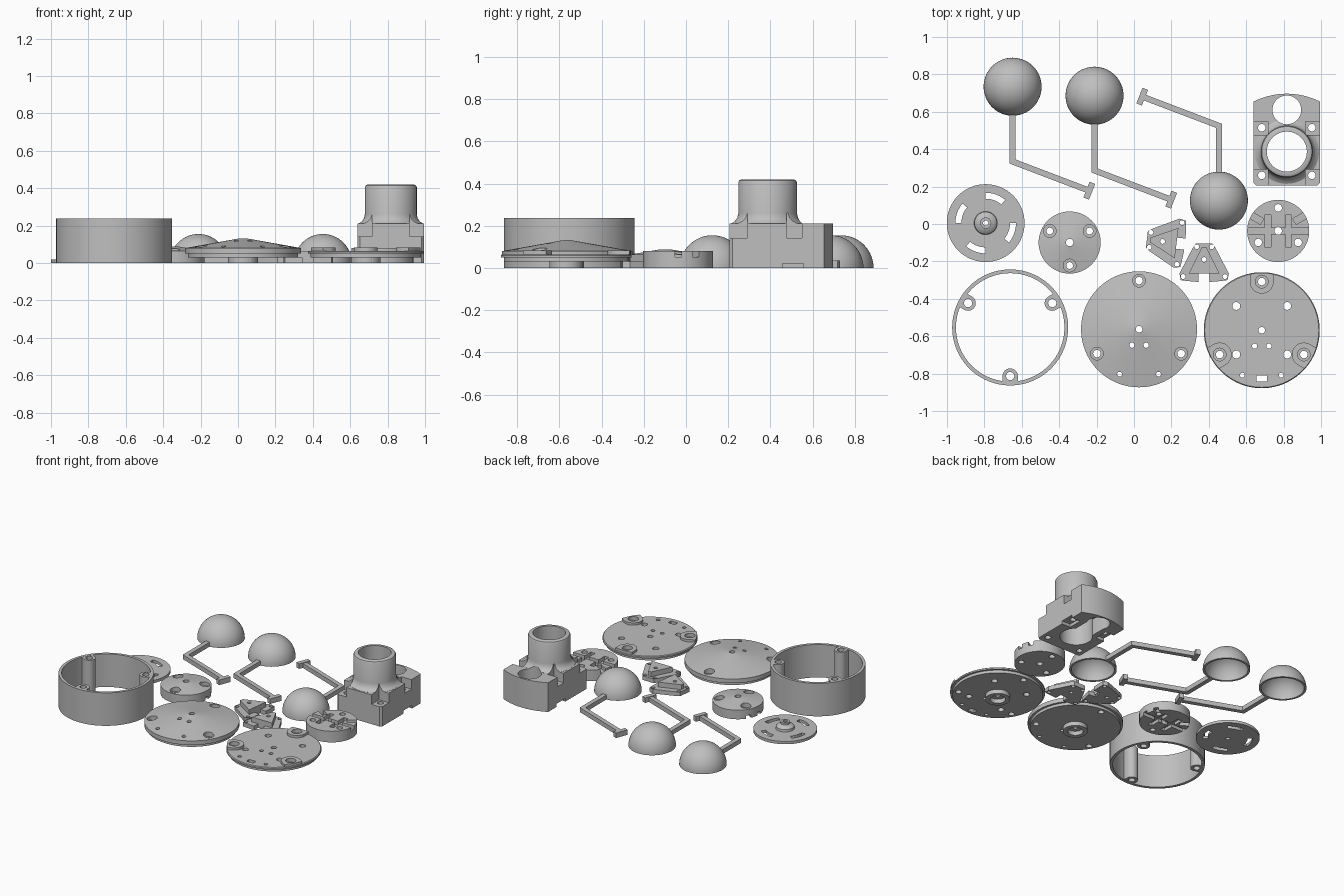
import bpy, bmesh, math
from math import sin, cos, pi, radians
from mathutils import Matrix, Vector

if "Cube" in bpy.data.objects:
    bpy.data.objects.remove(bpy.data.objects["Cube"])

mat = bpy.data.materials.new("plain_grey")
mat.diffuse_color = (0.52, 0.52, 0.52, 1)
mat.use_nodes = True
mat.node_tree.nodes["Principled BSDF"].inputs["Base Color"].default_value = mat.diffuse_color


def finish(bm, name):
    bmesh.ops.recalc_face_normals(bm, faces=bm.faces)
    me = bpy.data.meshes.new(name)
    bm.to_mesh(me)
    bm.free()
    me.materials.append(mat)
    ob = bpy.data.objects.new(name, me)
    bpy.context.collection.objects.link(ob)
    return ob


def lathe(name, profile, x, y, seg=64):
    """Spin a closed (radius, z) outline about a vertical axis."""
    bm = bmesh.new()
    rings = []
    for r, z in profile:
        n = 1 if r == 0 else seg
        rings.append([bm.verts.new((x + r * cos(2 * pi * i / seg), y + r * sin(2 * pi * i / seg), z))
                      for i in range(n)])
    for a, b in zip(rings, rings[1:] + rings[:1]):
        for i in range(seg):
            j = (i + 1) % seg
            if len(a) == 1 and len(b) == 1:
                break
            if len(a) == 1:
                bm.faces.new((a[0], b[j], b[i]))
            elif len(b) == 1:
                bm.faces.new((a[i], a[j], b[0]))
            else:
                bm.faces.new((a[i], a[j], b[j], b[i]))
    return finish(bm, name)


def prism(name, pts, z0, z1, x=0, y=0, turn=0):
    bm = bmesh.new()
    c, s = cos(radians(turn)), sin(radians(turn))
    vs = [bm.verts.new((x + px * c - py * s, y + px * s + py * c, z0)) for px, py in pts]
    f = bm.faces.new(vs)
    top = bmesh.ops.extrude_face_region(bm, geom=[f])["geom"]
    bmesh.ops.translate(bm, verts=[v for v in top if isinstance(v, bmesh.types.BMVert)], vec=(0, 0, z1 - z0))
    return finish(bm, name)


def rect(x0, x1, y0, y1):
    return [(x0, y0), (x1, y0), (x1, y1), (x0, y1)]


def rod(x, y, r, z0, z1, seg=24):
    return lathe("rod", [(0, z0), (r, z0), (r, z1), (0, z1)], x, y, seg)


def bore(x, y, r, big, step, top=0.5):
    """Cutter for a screw hole with a wider upper part."""
    return lathe("bore", [(0, -0.1), (r, -0.1), (r, step), (big, step), (big, top), (0, top)], x, y, 24)


def boolean(ob, others, op="DIFFERENCE"):
    bpy.context.view_layer.objects.active = ob
    for other in others:
        m = ob.modifiers.new("bool", "BOOLEAN")
        m.operation, m.object, m.solver = op, other, "EXACT"
        bpy.ops.object.modifier_apply(modifier=m.name)
        bpy.data.objects.remove(other)


def polar(x, y, r, deg):
    return x + r * cos(radians(deg)), y + r * sin(radians(deg))


def lug(w, r, R):
    """Outline of a round-ended lug pointing inward from a wall of radius R."""
    pts = [(r + w * cos(a), w * sin(a)) for a in [pi / 2 + pi * i / 16 for i in range(17)]]
    return pts + [(math.sqrt(R * R - t * t), t) for t in (-w, -w / 2, 0, w / 2, w)]


# wind cups, bent arms and cross bars
for n, (x, y, s) in enumerate([(-0.649, 0.734, 1), (-0.211, 0.686, 1), (0.454, 0.125, -1)], 1):
    quarter = [pi / 2 * i / 16 for i in range(17)]
    R, r = 0.155, 0.14
    outer = [(R * cos(a) if i < 16 else 0, R * sin(a)) for i, a in enumerate(quarter)]
    inner = [(r * cos(a) if i < 16 else 0, r * sin(a)) for i, a in enumerate(quarter)]
    lathe(f"cup_{n}", outer + inner[::-1], x, y)
    turn = 0 if s == 1 else 180
    h = 0.016
    d = Vector((0.93, -0.367)).normalized()
    nrm = Vector((-d.y, d.x))
    bend, end = Vector((0, -0.4)), Vector((0.41, -0.556))
    mitre = (nrm + Vector((1, 0))).normalized()
    mitre *= h / mitre.dot(nrm)
    arm = [(-h, -0.145), tuple(bend - mitre), tuple(end - nrm * h), tuple(end + nrm * h),
           tuple(bend + mitre), (h, -0.145)]
    prism(f"arm_{n}", arm, 0, 0.032, x, y, turn)
    bar = [tuple(end + d * a + nrm * b) for a, b in rect(-0.016, 0.016, -0.045, 0.045)]
    prism(f"arm_cross_bar_{n}", bar, 0, 0.036, x, y, turn)

# slotted disc with a small hub
x, y = -0.793, 0.005
disc = lathe("slotted_disc", [(0, 0), (0.208, 0), (0.208, 0.02), (0.062, 0.02), (0.06, 0.036),
                              (0.045, 0.05), (0.03, 0.055), (0.03, 0.07), (0, 0.07)], x, y)
slots = [rod(x, y, 0.014, -0.1, 0.2)]
for k in range(4):
    arc = [radians(70 + 90 * k - 20 + 4 * i) for i in range(11)]
    pts = [(0.162 * cos(a), 0.162 * sin(a)) for a in arc] + [(0.13 * cos(a), 0.13 * sin(a)) for a in arc[::-1]]
    slots.append(prism("slot", pts, -0.1, 0.2, x, y))
boolean(disc, slots)


# rotor hub halves, with matching grooves that hold the arms
def grooves(x, y, z0, z1):
    cut = [prism("g", rect(-0.2, 0.2, -0.016, 0.016), z0, z1, x, y)]
    cut += [prism("g", rect(s * 0.055 - 0.017, s * 0.055 + 0.017, -0.085, 0.085), z0, z1, x, y) for s in (-1, 1)]
    cut += [prism("g", rect(0.1, 0.2, -0.018, 0.018), z0, z1, x, y, a) for a in (30, 150)]
    return cut


x, y = -0.344, -0.099
cap = lathe("rotor_cap", [(0, 0), (0.166, 0), (0.166, 0.065), (0, 0.092)], x, y)
boolean(cap, grooves(x, y, -0.1, 0.022) + [rod(x, y, 0.02, -0.1, 0.3)]
        + [bore(*polar(x, y, 0.123, a), 0.018, 0.034, 0.045) for a in (30, 150, 270)])

x, y = 0.771, -0.037
base = lathe("rotor_base", [(0, 0), (0.166, 0), (0.166, 0.08), (0, 0.08)], x, y)
boolean(base, grooves(x, y, 0.052, 0.2) + [rod(x, y, 0.02, -0.1, 0.3)]
        + [rod(*polar(x, y, 0.123, a), 0.02, -0.1, 0.3) for a in (90, 210, 330)])

# triangular sensor brackets
for n, (x, y, turn) in enumerate([(0.375, -0.205, 0), (0.168, -0.095, 83)], 1):
    plate = [(-0.045, 0.1), (0.045, 0.1), (0.062, 0.075), (0.132, -0.06), (0.125, -0.095), (0.09, -0.1),
             (0.03, -0.105), (0.03, -0.055), (-0.03, -0.055), (-0.03, -0.105), (-0.09, -0.1),
             (-0.125, -0.095), (-0.132, -0.06), (-0.062, 0.075)]
    b = prism(f"bracket_{n}", plate, 0, 0.03, x, y, turn)
    core = [(-0.012, 0.082), (0.012, 0.082), (0.082, -0.06), (-0.082, -0.06)]
    boolean(b, [prism("core", core, 0.01, 0.065, x, y, turn)], "UNION")
    c, s = cos(radians(turn)), sin(radians(turn))
    boolean(b, [rod(x + px * c - py * s, y + px * s + py * c, 0.013, -0.1, 0.2, 16)
                for px, py in [(0, 0.015), (-0.04, 0.083), (0.04, 0.083), (-0.112, -0.076), (0.112, -0.076)]])

# housing ring with three screw posts
x, y = -0.662, -0.553
ring = lathe("housing_ring", [(0.29, 0), (0.31, 0), (0.31, 0.237), (0.29, 0.237)], x, y, 96)
for k, a in enumerate((30, 150, 270), 1):
    post = prism(f"housing_post_{k}", lug(0.041, 0.26, 0.298), 0.001, 0.236, x, y, a)
    boolean(post, [rod(*polar(x, y, 0.26, a), 0.022, -0.1, 0.4)])

# shared underside of the two covers: hub ring, locating step, rim
under = [(0, 0.03), (0.05, 0.03), (0.05, 0), (0.08, 0), (0.08, 0.03), (0.295, 0.03), (0.295, 0.05), (0.31, 0.05)]


def cover_holes(x, y, step):
    cut = [bore(*polar(x, y, 0.26, a), 0.02, 0.034, step) for a in (90, 210, 330)]
    cut += [rod(x + dx, y + dy, r, -0.1, 0.3, 20) for dx, dy, r in
            [(0, 0, 0.018), (-0.038, -0.085, 0.014), (0.038, -0.085, 0.014),
             (-0.104, -0.24, 0.013), (0.104, -0.24, 0.013)]]
    return cut


# conical cover
x, y = 0.027, -0.563
cone = lathe("conical_cover", under + [(0.31, 0.08), (0, 0.135)], x, y, 96)
boolean(cone, cover_holes(x, y, 0.06))

# flat cover with raised screw lugs
x, y = 0.683, -0.568
flat = lathe("flat_cover", under + [(0.31, 0.06), (0.305, 0.065), (0, 0.065)], x, y, 96)
boolean(flat, [prism("lug", lug(0.064, 0.26, 0.307), 0.055, 0.082, x, y, a) for a in (90, 210, 330)], "UNION")
boolean(flat, cover_holes(x, y, 0.055)
        + [rod(x + dx, y + dy, 0.021, -0.1, 0.3) for dx in (-0.136, 0.136) for dy in (-0.13, 0.13)]
        + [prism("port", rect(-0.027, 0.027, -0.274, -0.242), -0.1, 0.3, x, y)])

# bearing tower: block with bowed back, round neck, bores and corner screw pockets
x, y = 0.817, 0.387
back = [(0.178 - 0.0356 * i, 0.31 - 0.042 * ((0.178 - 0.0356 * i) / 0.178) ** 2) for i in range(11)]
tower = prism("bearing_tower", [(-0.165, -0.18), (0.165, -0.18), (0.178, -0.167)] + back + [(-0.178, -0.167)],
              0, 0.21, x, y)
neck = lathe("neck", [(0, 0.1), (0.172, 0.1), (0.172, 0.211), (0.155, 0.222), (0.144, 0.238), (0.139, 0.26),
                      (0.139, 0.405), (0.134, 0.415), (0.125, 0.42), (0, 0.42)], x, y)
boolean(tower, [neck], "UNION")
cuts = [rod(x, y, 0.107, -0.1, 0.6, 64), rod(x, y + 0.223, 0.077, -0.1, 0.6, 48),
        prism("link", rect(-0.07, 0.07, 0, 0.22), -0.1, 0.12, x, y)]
for s in (-1, 1):
    for dy, y0, y1 in ((-0.127, -0.25, -0.095), (0.128, 0.09, 0.162)):
        x0, x1 = sorted((s * 0.1, s * 0.25))
        cuts.append(prism("pocket", rect(x0, x1, y0, y1), 0.142, 0.26, x, y))
        cuts.append(rod(x + s * 0.134, y + dy, 0.02, -0.1, 0.3))
    x0, x1 = sorted((s * 0.11, s * 0.25))
    cuts.append(prism("nut_slot", rect(x0, x1, 0.07, 0.17), -0.1, 0.022, x, y))
boolean(tower, cuts)

# smooth round walls, keep hard edges
bpy.ops.object.select_all(action="SELECT")
bpy.context.view_layer.objects.active = ring
bpy.ops.object.shade_smooth_by_angle(angle=radians(30))
